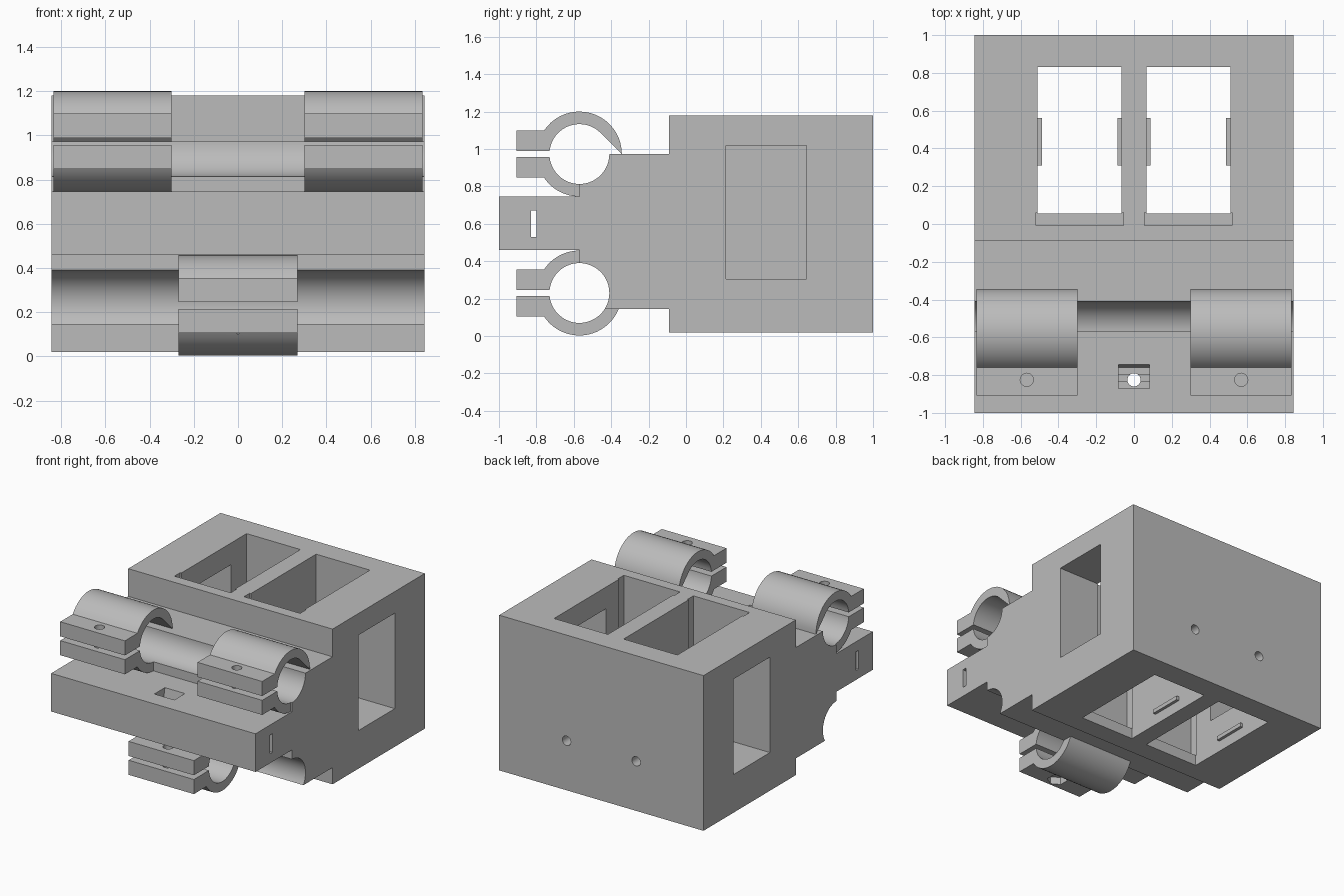
import bpy
import bmesh
from math import sin, cos, asin, radians, degrees, pi
from mathutils import Matrix

old = bpy.data.objects.get("Cube")
if old:
    bpy.data.objects.remove(old, do_unlink=True)

grey = bpy.data.materials.new("plain grey")
grey.use_nodes = True
grey.diffuse_color = (0.5, 0.5, 0.5, 1)
grey.node_tree.nodes["Principled BSDF"].inputs["Base Color"].default_value = (0.5, 0.5, 0.5, 1)

HALF = 0.845                 # half width of the body
ROD_Y = -0.57                # rod axis
TOP_Z, LOW_Z = 0.973, 0.23
BORE, RING = 0.16, 0.227     # bore and clamp radii
BOLT_Y = -0.825


def make(name, bm):
    bmesh.ops.recalc_face_normals(bm, faces=bm.faces[:])
    mesh = bpy.data.meshes.new(name)
    bm.to_mesh(mesh)
    bm.free()
    mesh.materials.append(grey)
    ob = bpy.data.objects.new(name, mesh)
    bpy.context.collection.objects.link(ob)
    return ob


def prism(name, outline, x0, x1):
    """Extrude a (y, z) outline from x0 to x1."""
    bm = bmesh.new()
    face = bm.faces.new([bm.verts.new((x0, y, z)) for y, z in outline])
    out = bmesh.ops.extrude_face_region(bm, geom=[face])
    verts = [v for v in out["geom"] if isinstance(v, bmesh.types.BMVert)]
    bmesh.ops.translate(bm, verts=verts, vec=(x1 - x0, 0, 0))
    return make(name, bm)


def box(name, x, y, z):
    a, b = sorted(x)
    return prism(name, [(y[0], z[0]), (y[1], z[0]), (y[1], z[1]), (y[0], z[1])], a, b)


def rod(name, centre, radius, length, sides=24, turn=0):
    bm = bmesh.new()
    bmesh.ops.create_cone(bm, cap_ends=True, segments=sides, radius1=radius,
                          radius2=radius, depth=length,
                          matrix=Matrix.Translation(centre) @ Matrix.Rotation(turn, 4, "X"))
    return make(name, bm)


def arc(cz, radius, start, end, side=1, n=20):
    angles = [radians(start + (end - start) * i / n) for i in range(n + 1)]
    return [(ROD_Y + radius * cos(a), cz + side * radius * sin(a)) for a in angles]


def finish(ob, cutters=()):
    """Apply the cuts, remove the cutters and smooth the round parts."""
    for c in cutters:
        mod = ob.modifiers.new("cut", "BOOLEAN")
        mod.operation, mod.solver, mod.object = "DIFFERENCE", "EXACT", c
        c.hide_render = True
    if cutters:
        dg = bpy.context.evaluated_depsgraph_get()
        mesh = bpy.data.meshes.new_from_object(ob.evaluated_get(dg))
        ob.modifiers.clear()
        ob.data = mesh
        for c in cutters:
            bpy.data.objects.remove(c, do_unlink=True)
    bpy.ops.object.select_all(action="DESELECT")
    bpy.context.view_layer.objects.active = ob
    ob.select_set(True)
    bpy.ops.object.shade_smooth_by_angle(angle=radians(25))


# Body: block, stepped neck with two rod seats, and front plate
STEP = 0.145                 # underside of the neck
drop = LOW_Z - STEP
outline = [(1, 0.02), (1, 1.18), (-0.09, 1.18), (-0.09, TOP_Z)]
outline += arc(TOP_Z, BORE, 0, -90)
outline += [(ROD_Y, 0.745), (-1, 0.745), (-1, 0.46), (ROD_Y, 0.46)]
outline += arc(LOW_Z, BORE, 90, -degrees(asin(drop / BORE)))
outline += [(-0.09, STEP), (-0.09, 0.02)]
body = prism("body", outline, -HALF, HALF)

cuts = []
for s in (-1, 1):
    # Shaft, front recess, side window and back screw hole
    cuts.append(box("shaft_cut", (s * 0.065, s * 0.51), (0.055, 0.83), (-0.1, 1.3)))
    cuts.append(box("recess_cut", (s * 0.055, s * 0.52), (-0.008, 0.06), (0.1, 1.3)))
    cuts.append(box("window_cut", (s * 0.4, s * 0.95), (0.215, 0.645), (0.305, 1.018)))
    cuts.append(rod("screw_cut", (s * 0.2875, 0.95, 0.39), 0.035, 0.4, turn=pi / 2))
# Front plate: nut pocket, bolt hole and cross slot
cuts.append(prism("pocket_cut", [(-0.87, 0.66), (-0.76, 0.66), (-0.745, 0.745),
                                 (-0.745, 0.8), (-0.87, 0.8)], -0.083, 0.083))
cuts.append(rod("bolt_cut", (0, BOLT_Y, 0.6), 0.035, 0.6))
cuts.append(box("slot_cut", (-1, 1), (-0.83, -0.798), (0.53, 0.67)))
finish(body, cuts)

# Small ribs on the shaft walls
for s, label in ((-1, "right"), (1, "left")):
    for x0, x1, where in ((0.06, 0.087, "inner"), (0.488, 0.515, "outer")):
        finish(box(f"{label}_{where}_rib", (s * x0, s * x1), (0.31, 0.56), (0.1, 0.13)))


def clamp_arm(name, cz, side, outer_end, inner_end, x0, x1, nut=False):
    """One curved jaw with its flat bolt tab; side is 1 for upper, -1 for lower."""
    gap, top, tip = 0.016, 0.125, -0.907
    pts = [(tip, cz + side * gap), (tip, cz + side * top)]
    pts += arc(cz, RING, 180 - degrees(asin(top / RING)), outer_end, side)
    pts += arc(cz, BORE, inner_end, 180 - degrees(asin(gap / BORE)), side)
    arm = prism(name, pts, x0, x1)
    mid = (x0 + x1) / 2
    holes = [rod("bolt_cut", (mid, BOLT_Y, cz), 0.035, 0.5)]
    if nut:
        holes.append(rod("nut_cut", (mid, BOLT_Y, cz + side * top), 0.07, 0.11, 6))
    finish(arm, holes)


# Two upper clamps and one lower clamp
for label, x0, x1 in (("right", -0.835, -0.3), ("left", 0.3, 0.835)):
    clamp_arm(f"{label}_clamp_upper_jaw", TOP_Z, 1, 0, 45, x0, x1)
    clamp_arm(f"{label}_clamp_lower_jaw", TOP_Z, -1, 90, 90, x0, x1)
clamp_arm("bottom_clamp_upper_jaw", LOW_Z, 1, 90, 90, -0.27, 0.27)
clamp_arm("bottom_clamp_lower_jaw", LOW_Z, -1, degrees(asin(drop / RING)),
          degrees(asin(drop / BORE)), -0.27, 0.27, nut=True)
